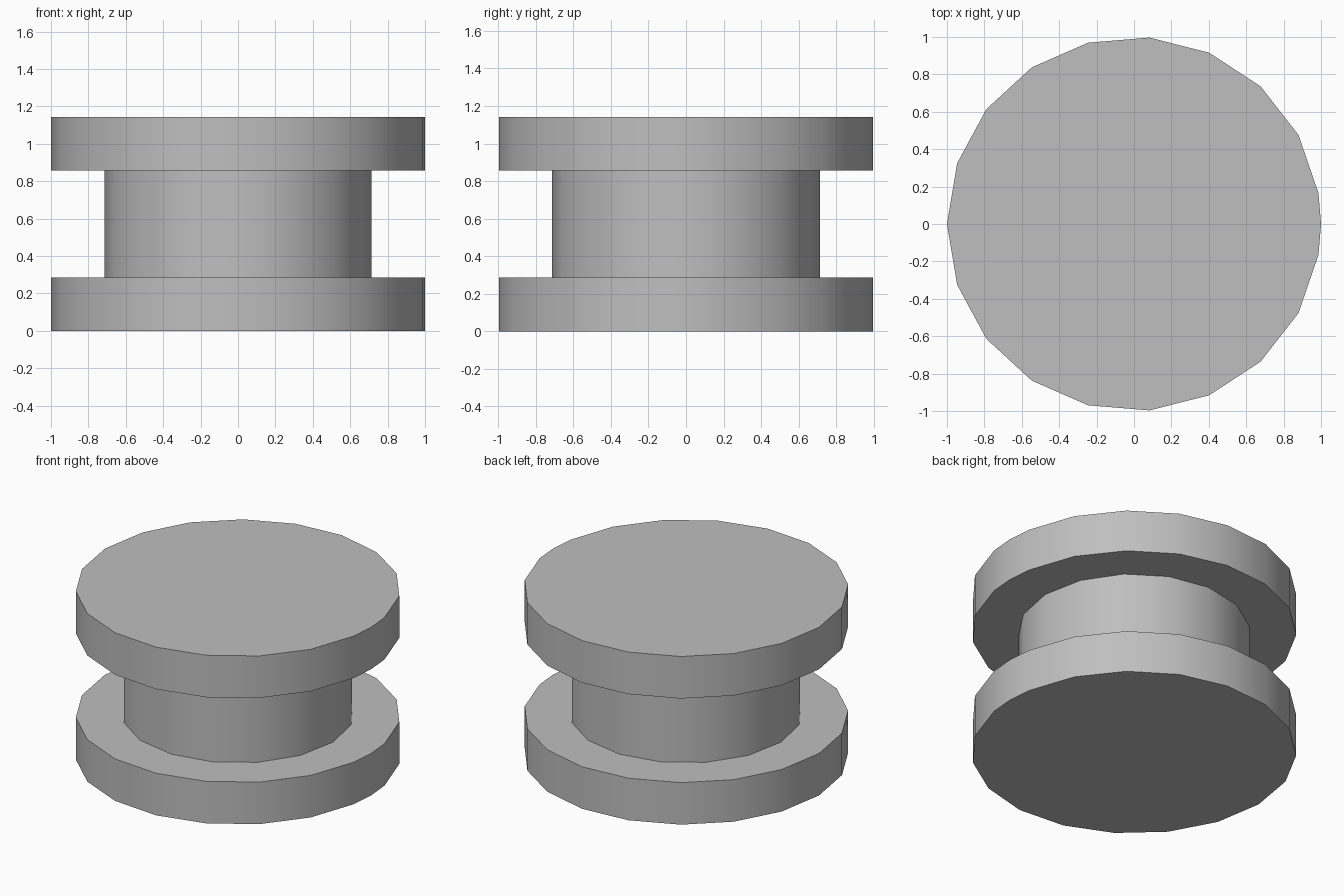
import bpy
import bmesh
from math import cos, sin, pi

cube = bpy.data.objects.get("Cube")
if cube:
    bpy.data.objects.remove(cube)

GREY = (0.52, 0.52, 0.52, 1.0)
grey = bpy.data.materials.new("plain_grey")
grey.use_nodes = True
grey.diffuse_color = GREY
grey.node_tree.nodes["Principled BSDF"].inputs["Base Color"].default_value = GREY


def prism(name, angles, radius, bottom, top, capped=True):
    """Upright round part with one side face per pair of neighbouring angles."""
    bm = bmesh.new()
    rings = [[bm.verts.new((radius * cos(a), radius * sin(a), z)) for a in angles]
             for z in (bottom, top)]
    low, high = rings
    n = len(angles)
    for i in range(n):
        j = (i + 1) % n
        bm.faces.new((low[i], low[j], high[j], high[i]))
    if capped:
        bm.faces.new(high)
        bm.faces.new(low[::-1])
    mesh = bpy.data.meshes.new(name)
    bm.to_mesh(mesh)
    bm.free()
    mesh.materials.append(grey)
    obj = bpy.data.objects.new(name, mesh)
    bpy.context.collection.objects.link(obj)
    bpy.ops.object.select_all(action='DESELECT')
    obj.select_set(True)
    bpy.context.view_layer.objects.active = obj
    bpy.ops.object.shade_smooth_by_angle(angle=pi / 6)
    return obj


UNIT = 2 / 7  # flange thickness

# Flange outline: 19 even steps from -x, plus a seam corner at +x
flange_angles = [0.0] + [pi / 19 * (2 * k + 1) for k in range(19)]
core_angles = [pi / 8 * k for k in range(16)]

# Two flanges
prism("lower_flange", flange_angles, 1.0, 0, UNIT)
prism("upper_flange", flange_angles, 1.0, 3 * UNIT, 4 * UNIT)

# Narrower core between them
prism("core", core_angles, 2.5 * UNIT, UNIT, 3 * UNIT, capped=False)
